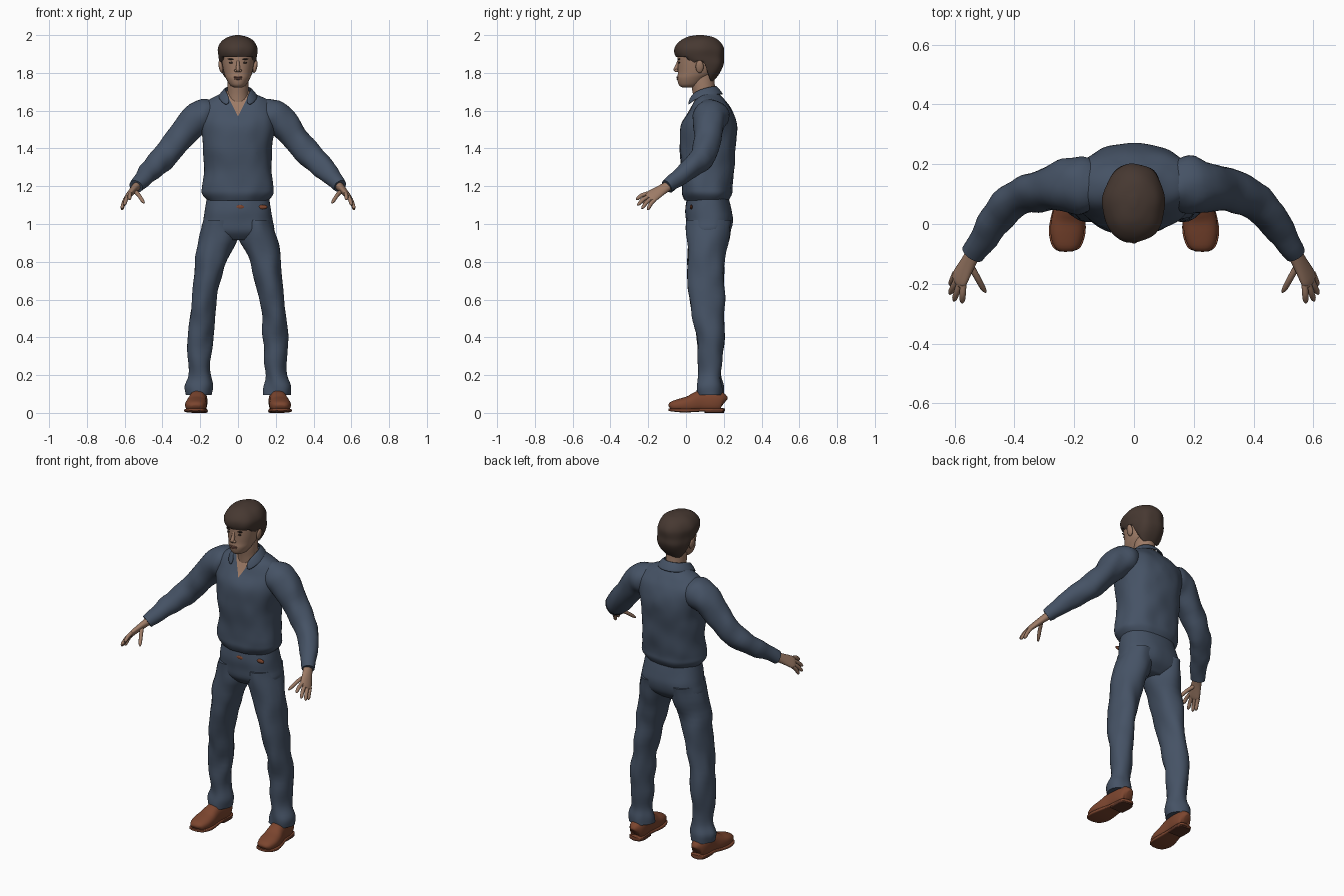
import bpy, bmesh, math
from mathutils import Vector, noise

cube = bpy.data.objects.get("Cube")
if cube:
    bpy.data.objects.remove(cube, do_unlink=True)


def material(name, color):
    mat = bpy.data.materials.new(name)
    mat.use_nodes = True
    mat.diffuse_color = (*color, 1)
    mat.node_tree.nodes["Principled BSDF"].inputs["Base Color"].default_value = (*color, 1)
    return mat


cloth = material("navy cloth", (.06, .085, .13))
skin = material("skin", (.34, .2, .135))
hair_brown = material("dark brown hair", (.062, .04, .031))
leather = material("brown leather", (.2, .06, .028))
sole_brown = material("dark sole", (.1, .032, .018))
lip = material("lips", (.22, .1, .075))
dark = material("dark eyes", (.03, .02, .016))
parts = []


def finish(name, bm, *mats):
    bmesh.ops.recalc_face_normals(bm, faces=bm.faces)
    mesh = bpy.data.meshes.new(name)
    bm.to_mesh(mesh)
    bm.free()
    obj = bpy.data.objects.new(name, mesh)
    bpy.context.collection.objects.link(obj)
    for mat in mats:
        mesh.materials.append(mat)
    parts.append(obj)
    return obj


def resample(rings, steps):
    """Smooth spline through the rings."""
    pts = [rings[0], *rings, rings[-1]]
    out = []
    for a, b, c, d in zip(pts, pts[1:], pts[2:], pts[3:]):
        for k in range(steps):
            t = k / steps
            out.append([q + t / 2 * (r - p + t * (2*p - 5*q + 4*r - s + t * (3*q - p - 3*r + s)))
                        for p, q, r, s in zip(a, b, c, d)])
    return out + [list(rings[-1])]


def tube(rings, wide=(1, 0, 0), axis=None, side=1, power=2, count=32, steps=4, fold=0):
    """Skin rounded sections (x, y, z, half width, half depth) along a path."""
    bm = bmesh.new()
    rings = resample(rings, steps)
    centres = [Vector((r[0] * side, r[1], r[2])) for r in rings]
    wide = Vector((wide[0] * side, wide[1], wide[2]))
    loops = []
    for i, (centre, ring) in enumerate(zip(centres, rings)):
        along = Vector(axis) if axis else centres[min(i + 1, len(rings) - 1)] - centres[max(i - 1, 0)]
        along.normalize()
        u = (wide - along * wide.dot(along)).normalized()
        v = along.cross(u)
        loop = []
        for k in range(count):
            a = math.tau * k / count
            c, s = math.cos(a), math.sin(a)
            off = u * math.copysign(abs(c) ** (2 / power), c) * ring[3]
            off += v * math.copysign(abs(s) ** (2 / power), s) * ring[4]
            p = centre + off
            if fold:
                q = Vector((p.x * 14, p.y * 14, p.z * 9))
                p += off.normalized() * noise.noise(q) * fold
            loop.append(bm.verts.new(p))
        loops.append(loop)
    for lo, hi in zip(loops, loops[1:]):
        for k in range(count):
            j = (k + 1) % count
            bm.faces.new((lo[k], lo[j], hi[j], hi[k]))
    bm.faces.new(loops[0])
    bm.faces.new(loops[-1])
    return bm


def blob(name, place, size, mat, tilt=0):
    bm = bmesh.new()
    bmesh.ops.create_uvsphere(bm, u_segments=16, v_segments=10, radius=1)
    obj = finish(name, bm, mat)
    obj.location, obj.scale, obj.rotation_euler.y = place, size, tilt


UP = (0, 0, 1)

# Shirt body with a skin V at the neck
V_BASE, V_SLOPE = 1.57, .5
bm = tube([(0, .11, 1.125, .16, .115), (0, .11, 1.16, .187, .132), (0, .11, 1.2, .188, .135),
           (0, .115, 1.3, .178, .142), (0, .115, 1.42, .183, .15), (0, .12, 1.52, .198, .148),
           (0, .13, 1.6, .205, .115), (0, .125, 1.65, .165, .085), (0, .12, 1.685, .1, .06),
           (0, .115, 1.705, .07, .05)], axis=UP, power=2.3, count=64, steps=6, fold=.008)
for s in (1, -1):
    bmesh.ops.bisect_plane(bm, geom=[*bm.verts, *bm.edges, *bm.faces], dist=.0001,
                           plane_co=(0, 0, V_BASE), plane_no=(s, 0, -V_SLOPE))
for f in bm.faces:
    c = f.calc_center_median()
    f.material_index = int(c.y < .1 and abs(c.x) < (c.z - V_BASE) * V_SLOPE)
finish("shirt_body", bm, cloth, skin)

# Folded collar
edge = [((.04, .012, 1.655), (.06, .002, 1.622)), ((.06, .032, 1.7), (.098, .03, 1.652)),
        ((.075, .095, 1.725), (.115, .1, 1.685)), ((.05, .15, 1.735), (.075, .185, 1.688)),
        ((0, .165, 1.735), (0, .205, 1.688))]
bm = bmesh.new()
rows = [[bm.verts.new(p) for p in pair] for pair in edge]
for a, b in zip(rows, rows[1:]):
    bm.faces.new((a[0], a[1], b[1], b[0]))
collar = finish("collar", bm, cloth)
collar.modifiers.new("both sides", "MIRROR")
collar.modifiers.new("thickness", "SOLIDIFY").thickness = .01
collar.modifiers.new("rounding", "SUBSURF").levels = 2
collar.modifiers["rounding"].render_levels = 2

# Trouser seat and small belt fittings
finish("trouser_seat", tube([(0, .115, 1.16, .16, .105), (0, .118, 1.08, .173, .12),
                             (0, .125, 1.02, .184, .123), (0, .12, .96, .19, .112),
                             (0, .115, .915, .12, .07)], axis=UP, power=2.3, count=48, fold=.005), cloth)
for x in (.01, .13):
    blob("belt_fitting", (x, .002 + x * .2, 1.09), (.026, .008, .012), leather)

W = Vector((-.47, -.68, .57))
KNUCKLES = Vector((.585, -.185, 1.145))
TIPS = [(.615, -.205, 1.075), (.617, -.235, 1.082), (.603, -.258, 1.1), (.575, -.265, 1.13)]


def finger(name, points, side):
    finish(name, tube([(*p, r, r) for p, r in zip(points, (.011, .0105, .009, .003))],
                      wide=W, side=side, count=12, steps=3), skin)


for s, label in ((1, "left"), (-1, "right")):
    # Trouser leg
    finish(label + "_trouser_leg", tube(
        [(.095, .125, 1.02, .086, .118), (.106, .115, .92, .1, .11), (.143, .105, .8, .083, .097),
         (.168, .108, .68, .073, .093), (.188, .115, .55, .067, .085), (.198, .126, .42, .067, .074),
         (.203, .128, .3, .061, .064), (.203, .125, .2, .059, .058), (.208, .128, .14, .072, .068),
         (.207, .128, .095, .07, .068)], axis=UP, side=s, fold=.012), cloth)
    # Sleeve
    finish(label + "_sleeve", tube(
        [(.13, .13, 1.59, .08, .07), (.18, .13, 1.575, .098, .088), (.24, .125, 1.535, .084, .083),
         (.31, .115, 1.45, .07, .072), (.38, .09, 1.365, .064, .066), (.44, .045, 1.31, .057, .06),
         (.49, -.025, 1.255, .048, .05), (.54, -.1, 1.2, .038, .036)],
        wide=(0, 1, 0), side=s, fold=.01), cloth)
    # Hand
    finish(label + "_palm", tube(
        [(.53, -.085, 1.207, .026, .024), (.555, -.13, 1.18, .031, .019),
         (.585, -.185, 1.145, .038, .014), (.592, -.198, 1.136, .024, .008)],
        wide=W, side=s, count=20), skin)
    for i, tip in enumerate(TIPS):
        base, tip = KNUCKLES + W * (i - 1.5) * .019, Vector(tip)
        bend = base.lerp(tip, .5) + Vector((0, 0, .006))
        finger(label + "_finger", (base, bend, base.lerp(tip, .85), tip), s)
    finger(label + "_thumb", ((.552, -.13, 1.178), (.527, -.175, 1.155),
                              (.505, -.215, 1.122), (.496, -.228, 1.11)), s)
    # Shoe upper, flat underneath
    bm = tube([(.226, -.088, .03, .02, .01), (.226, -.075, .035, .042, .025), (.224, -.03, .04, .056, .036),
               (.22, .02, .045, .055, .046), (.213, .08, .06, .046, .06), (.208, .15, .06, .046, .06),
               (.206, .19, .055, .036, .05), (.206, .2, .05, .015, .03)], side=s, power=2.4)
    for v in bm.verts:
        v.co.z = max(v.co.z, .018)
    finish(label + "_shoe", bm, leather)
    # Sole and heel
    finish(label + "_sole", tube(
        [(.226, -.092, .017, .02, .006), (.226, -.077, .016, .047, .008), (.224, -.03, .013, .061, .01),
         (.22, .02, .013, .058, .01), (.213, .09, .016, .046, .009), (.206, .185, .016, .042, .009),
         (.206, .203, .016, .02, .008)], side=s, power=5), leather)
    finish(label + "_heel", tube([(.209, .1, .01, .045, .01), (.207, .16, .01, .047, .01),
                                  (.206, .19, .01, .038, .01), (.206, .201, .01, .015, .01)],
                                 side=s, power=6), sole_brown)
    # Ear, eye and brow
    blob(label + "_ear", (s * .091, .072, 1.833), (.011, .021, .034), skin, s * .2)
    blob(label + "_eye", (s * .034, -.036, 1.854), (.014, .004, .005), dark, s * -.05)
    blob(label + "_brow", (s * .036, -.037, 1.872), (.02, .005, .0045), dark, s * -.15)
    blob(label + "_nostril", (s * .011, -.051, 1.812), (.009, .01, .008), skin)

# Neck, head and face
finish("neck", tube([(0, .105, 1.6, .065, .06), (0, .098, 1.68, .057, .06), (0, .09, 1.74, .056, .062),
                     (0, .09, 1.8, .056, .06)], axis=UP), skin)
finish("head", tube([(0, .01, 1.722, .02, .028), (0, .018, 1.735, .042, .055), (0, .034, 1.77, .063, .08),
                     (0, .052, 1.8, .074, .095), (0, .06, 1.85, .084, .104), (0, .07, 1.9, .09, .113),
                     (0, .07, 1.95, .08, .1), (0, .07, 1.975, .04, .05)],
                    axis=UP, power=2.1, count=40), skin)
finish("nose", tube([(0, -.038, 1.865, .007, .008), (0, -.046, 1.84, .009, .01),
                     (0, -.054, 1.818, .012, .012), (0, -.05, 1.805, .008, .008)],
                    axis=UP, count=16), skin)
for name, z, width in (("upper_lip", 1.777, .024), ("lower_lip", 1.768, .019)):
    blob(name, (0, -.044, z), (width, .007, .005), lip)

# Hair cap trimmed along a hairline from fringe to nape
HAIRLINE = [(-1, 1.885), (0, 1.885), (.03, 1.84), (.055, 1.862), (.095, 1.862), (.13, 1.755), (1, 1.755)]


def hairline(y):
    for (a, low), (b, high) in zip(HAIRLINE, HAIRLINE[1:]):
        if y <= b:
            return low + (high - low) * (y - a) / (b - a)


bm = tube([(0, .105, 1.757, .06, .042), (0, .112, 1.8, .082, .066), (0, .1, 1.845, .096, .098),
           (0, .074, 1.885, .102, .126), (0, .07, 1.93, .104, .129), (0, .072, 1.968, .084, .104),
           (0, .075, 1.99, .052, .068), (0, .075, 2, .012, .016)],
          axis=UP, power=2.1, count=56, steps=6, fold=.008)
for v in bm.verts:
    v.co.z = max(v.co.z, hairline(v.co.y))
finish("hair", bm, hair_brown)

# Smooth shading with crisp cuffs and soles
bpy.ops.object.select_all(action="DESELECT")
for obj in parts:
    obj.select_set(True)
bpy.context.view_layer.objects.active = parts[0]
bpy.ops.object.shade_smooth_by_angle(angle=math.radians(50))
